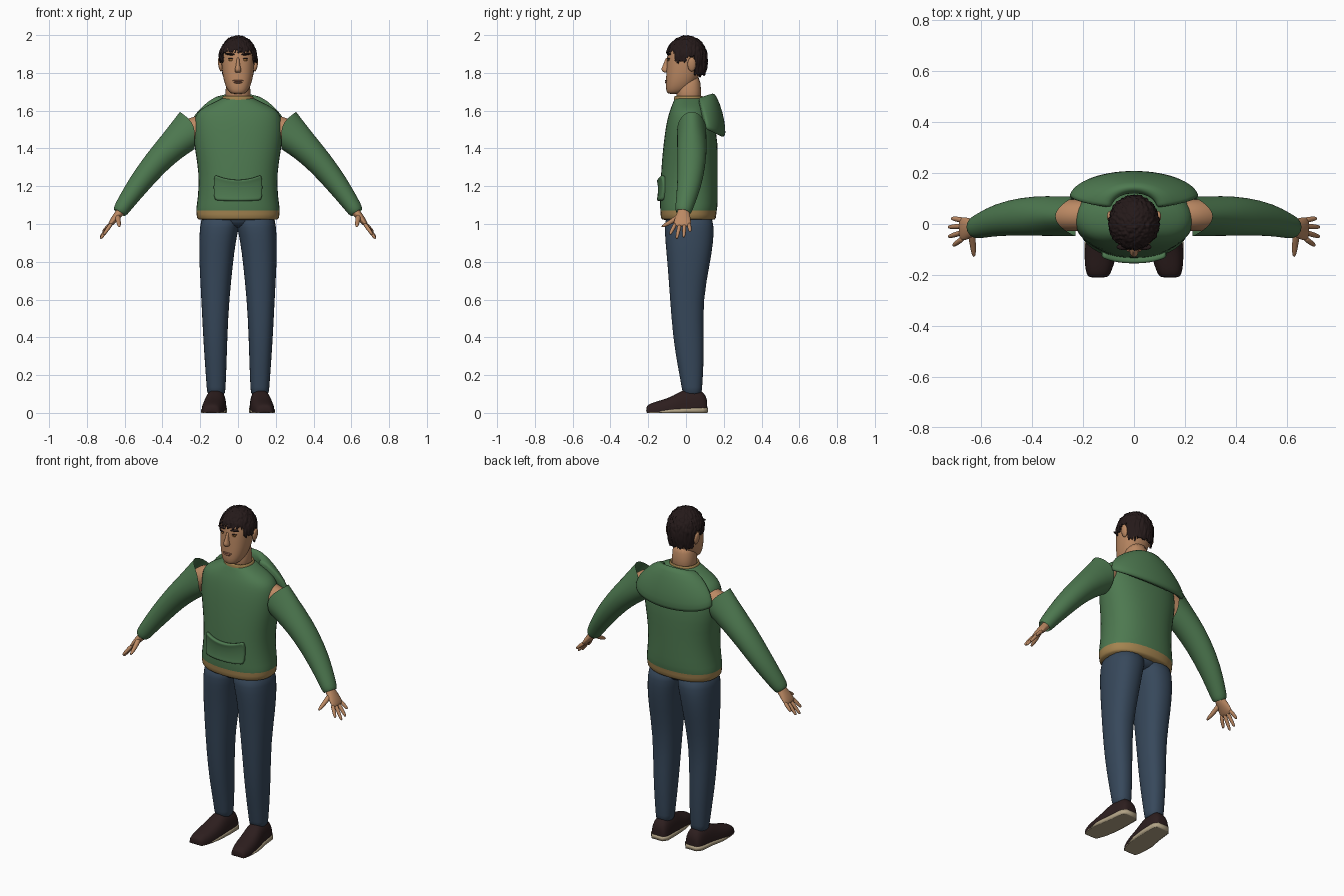
import bpy
import bmesh
from math import sin, cos, pi, sqrt
from mathutils import Vector, Matrix, noise

if "Cube" in bpy.data.objects:
    bpy.data.objects.remove(bpy.data.objects["Cube"], do_unlink=True)


def material(name, color):
    m = bpy.data.materials.new(name)
    m.use_nodes = True
    m.diffuse_color = (*color, 1)
    m.node_tree.nodes["Principled BSDF"].inputs["Base Color"].default_value = (*color, 1)
    return m


GREEN = material("green_fabric", (0.075, 0.19, 0.08))
TAN = material("tan_ribbing", (0.37, 0.23, 0.08))
DENIM = material("blue_denim", (0.038, 0.065, 0.105))
SKIN = material("skin", (0.50, 0.25, 0.125))
LIP = material("lip", (0.34, 0.14, 0.08))
HAIR = material("dark_hair", (0.018, 0.010, 0.010))
SHOE = material("dark_leather", (0.026, 0.013, 0.013))
SOLE = material("pale_sole", (0.45, 0.37, 0.24))
AMBER = material("amber_eye", (0.40, 0.17, 0.04))

SIDES = 20
ANGLES = [2 * pi * i / SIDES for i in range(SIDES)]


def finish(name, bm, mats, rule=None, mirror=False, subsurf=1):
    """Turn a bmesh into a smooth object, colouring faces by the rule."""
    bm.normal_update()
    for f in bm.faces:
        f.smooth = True
        if rule:
            f.material_index = rule(f)
    mesh = bpy.data.meshes.new(name)
    bm.to_mesh(mesh)
    bm.free()
    for m in mats:
        mesh.materials.append(m)
    ob = bpy.data.objects.new(name, mesh)
    bpy.context.collection.objects.link(ob)
    if mirror:
        mod = ob.modifiers.new("mirror", 'MIRROR')
        mod.use_mirror_merge = False
    if subsurf:
        mod = ob.modifiers.new("smooth", 'SUBSURF')
        mod.levels = mod.render_levels = subsurf
    return ob


def loft(name, rings, mats, caps=True, **options):
    """Skin a series of closed rings."""
    bm = bmesh.new()
    rows = [[bm.verts.new(p) for p in r] for r in rings]
    n = len(rows[0])
    for a, b in zip(rows, rows[1:]):
        for i in range(n):
            j = (i + 1) % n
            bm.faces.new((a[i], a[j], b[j], b[i]))
    if caps:
        bm.faces.new(rows[0][::-1])
        bm.faces.new(rows[-1])
    bmesh.ops.recalc_face_normals(bm, faces=bm.faces)
    return finish(name, bm, mats, **options)


def rounded(v, power):
    return (1 if v > 0 else -1) * abs(v) ** (2 / power)


def level(z, x0, x1, y0, y1, power=2.3):
    """Horizontal rounded ring that fills the given box."""
    cx, cy, rx, ry = (x0 + x1) / 2, (y0 + y1) / 2, (x1 - x0) / 2, (y1 - y0) / 2
    return [(cx + rx * rounded(cos(t), power), cy + ry * rounded(sin(t), power), z)
            for t in ANGLES]


def stack(rows):
    """Centred horizontal rings from (z, half width, front, back)."""
    return [level(z, -w, w, f, b) for z, w, f, b in rows]


def tube(points, ref=(0, 1, 0)):
    """Rings along a path of (x, y, z, thickness, breadth)."""
    centres = [Vector(p[:3]) for p in points]
    rings = []
    for i, p in enumerate(points):
        t = (centres[min(i + 1, len(points) - 1)] - centres[max(i - 1, 0)]).normalized()
        b = t.cross(Vector(ref)).normalized()
        a = b.cross(t)
        rings.append([centres[i] + a * p[4] * cos(u) + b * p[3] * sin(u) for u in ANGLES])
    return rings


def ellipsoid(name, centre, size, mat, tilt=0, mirror=False):
    bm = bmesh.new()
    m = (Matrix.Translation(centre) @ Matrix.Rotation(tilt, 4, 'Y')
         @ Matrix.Diagonal((*size, 1)))
    bmesh.ops.create_uvsphere(bm, u_segments=16, v_segments=10, radius=1, matrix=m)
    finish(name, bm, [mat], mirror=mirror, subsurf=0)


# Sweater body with ribbed hem
loft("sweater_body", stack([
    (1.02, .215, -.13, .155), (1.025, .22, -.135, .16), (1.08, .225, -.138, .165),
    (1.09, .222, -.14, .17), (1.21, .207, -.137, .17), (1.33, .218, -.13, .17),
    (1.43, .238, -.12, .17), (1.52, .24, -.108, .155), (1.575, .23, -.095, .135),
    (1.605, .205, -.085, .12), (1.635, .15, -.073, .11), (1.66, .095, -.063, .095),
    (1.672, .078, -.058, .088)]), [GREEN, TAN],
    rule=lambda f: int(f.calc_center_median().z < 1.08))
loft("collar", stack([(1.65, .088, -.064, .09), (1.675, .083, -.064, .09),
                      (1.682, .075, -.058, .085), (1.66, .065, -.05, .075)]),
     [TAN], caps=False)

# Hood folded down over the upper back: width, y, depth, middle z, end z
HOOD = [(.085, .06, .05, 1.65, 1.64), (.09, .06, .07, 1.685, 1.67),
        (.13, .065, .085, 1.70, 1.665), (.19, .075, .105, 1.64, 1.625),
        (.24, .09, .115, 1.55, 1.575), (.262, .10, .112, 1.475, 1.52),
        (.25, .10, .10, 1.453, 1.50), (.22, .09, .06, 1.48, 1.52)]
hood_rings = []
for k in range(17):
    t = pi * (k / 16 - 0.5)
    hood_rings.append([(w * sin(t), y + d * cos(t), ze + (zm - ze) * cos(t))
                       for w, y, d, zm, ze in HOOD])
loft("hood", hood_rings, [GREEN])

# Front pouch pocket following the chest curve
pocket_rings = []
for k in range(13):
    u = k / 6 - 1
    x = 0.13 * u
    y = 0.016 - 0.153 * (1 - abs(x / 0.21) ** 2.3) ** (1 / 2.3)
    top, low = 1.235 + 0.03 * u * u, 1.12 + 0.005 * u * u
    pocket_rings.append([(x, y + 0.02, top), (x, y - 0.014, top), (x, y - 0.02, top - 0.008),
                         (x, y - 0.011, top - 0.022), (x, y - 0.012, low + 0.022),
                         (x, y - 0.02, low + 0.008), (x, y - 0.012, low), (x, y + 0.02, low)])
loft("pouch_pocket", pocket_rings, [GREEN])

# Sleeves with a notch open at the shoulder
sleeve = tube([(.275, .03, 1.49, .085, .078), (.35, .032, 1.41, .08, .08),
               (.435, .03, 1.325, .069, .076), (.53, .018, 1.205, .059, .065),
               (.60, -.006, 1.105, .046, .05), (.622, -.014, 1.07, .042, .045),
               (.628, -.016, 1.06, .034, .036)])
sleeve[0] = [(.23 + .08 * max(0, sin(u)) ** 2, .03 + .078 * cos(u), 1.495 + .1 * sin(u))
             for u in ANGLES]
loft("sleeves", sleeve, [GREEN], caps=False, mirror=True)
loft("upper_arms", tube([(.13, .035, 1.53, .06, .06), (.25, .035, 1.507, .069, .065),
                         (.33, .032, 1.43, .06, .06), (.43, .03, 1.33, .05, .05)]),
     [SKIN], mirror=True)

# Hands, fingers and thumbs
loft("hands", tube([(.595, -.008, 1.10, .026, .028), (.63, -.014, 1.055, .023, .033),
                    (.66, -.018, 1.02, .018, .046), (.678, -.02, .995, .012, .046),
                    (.684, -.02, .988, .006, .038)]), [SKIN], mirror=True)
TIPS = [(.71, -.085, .945), (.728, -.05, .922), (.728, -.012, .93), (.716, .022, .96)]
for k, tip in enumerate(TIPS):
    base, end = Vector((.668, -.054 + .023 * k, 1.005)), Vector(tip)
    path = [(*base.lerp(end, s), r, r) for s, r in
            ((0, .011), (.5, .0105), (.92, .008), (1, .004))]
    loft("finger_" + str(k + 1), tube(path), [SKIN], mirror=True)
loft("thumbs", tube([(.64, -.025, 1.05, .016, .016), (.634, -.065, 1.02, .013, .013),
                     (.63, -.105, .997, .011, .011), (.628, -.13, .985, .005, .005)],
                    ref=(1, 0, 0)), [SKIN], mirror=True)

# Trousers
loft("trouser_legs", [level(*r) for r in [
    (1.06, -.02, .195, -.11, .14), (.98, -.005, .203, -.115, .15),
    (.90, .012, .207, -.11, .145), (.80, .025, .206, -.10, .13),
    (.60, .046, .195, -.085, .09), (.40, .056, .185, -.07, .095),
    (.25, .06, .175, -.045, .094), (.12, .066, .165, -.02, .085),
    (.09, .068, .163, -.018, .083)]], [DENIM], mirror=True)
loft("trouser_seat", stack([(1.06, .17, -.11, .14), (1.01, .14, -.10, .13),
                            (.975, .05, -.06, .09)]), [DENIM])

# Shoes: rings from heel to toe as (y, centre x, half width, height)
shoe_rings = []
for y, cx, w, h in [(.113, .113, .03, .06), (.108, .113, .045, .085), (.085, .114, .054, .122),
                    (.03, .117, .057, .128), (-.02, .121, .06, .122), (-.06, .126, .063, .095),
                    (-.11, .131, .064, .074), (-.16, .136, .058, .06),
                    (-.20, .14, .046, .046), (-.211, .141, .036, .032)]:
    shoe_rings.append([(cx + w * rounded(cos(u), 2.6), y, max(0, h * rounded(sin(u), 2.8)))
                       for u in ANGLES])
loft("shoes", shoe_rings, [SHOE, SOLE], mirror=True,
     rule=lambda f: int(f.calc_center_median().z < 0.001))
sole_rings = []
for y, cx, w, h in [(.116, .113, .035, .026), (.09, .114, .056, .026), (.0, .119, .061, .024),
                    (-.08, .129, .066, .018), (-.14, .134, .06, .01)]:
    sole_rings.append([(cx - w, y, .001), (cx + w, y, .001), (cx + w, y, h), (cx - w, y, h)])
loft("shoe_soles", sole_rings, [SOLE], mirror=True, subsurf=0)

# Head and neck
loft("neck", stack([(1.62, .072, -.055, .085), (1.70, .066, -.052, .08),
                    (1.80, .064, -.05, .078)]), [SKIN])
loft("head", stack([
    (1.688, .03, -.092, -.04), (1.697, .048, -.104, .0), (1.73, .068, -.108, .04),
    (1.78, .081, -.106, .07), (1.83, .087, -.104, .09), (1.88, .09, -.102, .098),
    (1.93, .085, -.096, .09), (1.97, .06, -.07, .065)]), [SKIN])
loft("nose", stack([(1.885, .007, -.108, -.08), (1.85, .009, -.117, -.08),
                    (1.825, .015, -.131, -.08), (1.81, .019, -.13, -.08),
                    (1.80, .012, -.115, -.08)]), [SKIN])
ellipsoid("ears", (.094, .03, 1.845), (.011, .022, .038), SKIN, tilt=.15, mirror=True)
ellipsoid("eyes", (.036, -.088, 1.868), (.014, .011, .007), AMBER, mirror=True)
ellipsoid("eyelids", (.036, -.088, 1.875), (.017, .012, .004), HAIR, mirror=True)
ellipsoid("eyebrows", (.04, -.09, 1.899), (.029, .012, .006), HAIR, tilt=-.08, mirror=True)
ellipsoid("upper_lip", (0, -.103, 1.759), (.029, .009, .004), LIP)
ellipsoid("lower_lip", (0, -.103, 1.75), (.024, .009, .006), LIP)


# Hair: a clumpy cap trimmed along the hairline
def hairline(y):
    if y < -.06:
        return 1.912
    if y < .0:
        return 1.86
    return 1.885 if y < .045 else 1.79


bm = bmesh.new()
bmesh.ops.create_icosphere(bm, subdivisions=6, radius=1)
for v in bm.verts:
    x, y, z = v.co
    clump = noise.noise((x * 9, y * 9, z * 3)) + .5 * noise.noise((x * 22, y * 22, z * 6))
    puff = 1 + .05 * clump
    v.co = (x * .1 * puff, .004 + y * .11 * puff, 1.88 + z * (.117 * puff if z > 0 else .2))
bm.normal_update()
trimmed = []
for f in bm.faces:
    c = f.calc_center_median()
    ragged = .02 * noise.noise((c.x * 80, c.y * 80, 0))
    if c.z < hairline(c.y) + ragged:
        trimmed.append(f)
bmesh.ops.delete(bm, geom=trimmed, context='FACES')
hair = finish("hair", bm, [HAIR], subsurf=0)
shell = hair.modifiers.new("thickness", 'SOLIDIFY')
shell.thickness = 0.008
